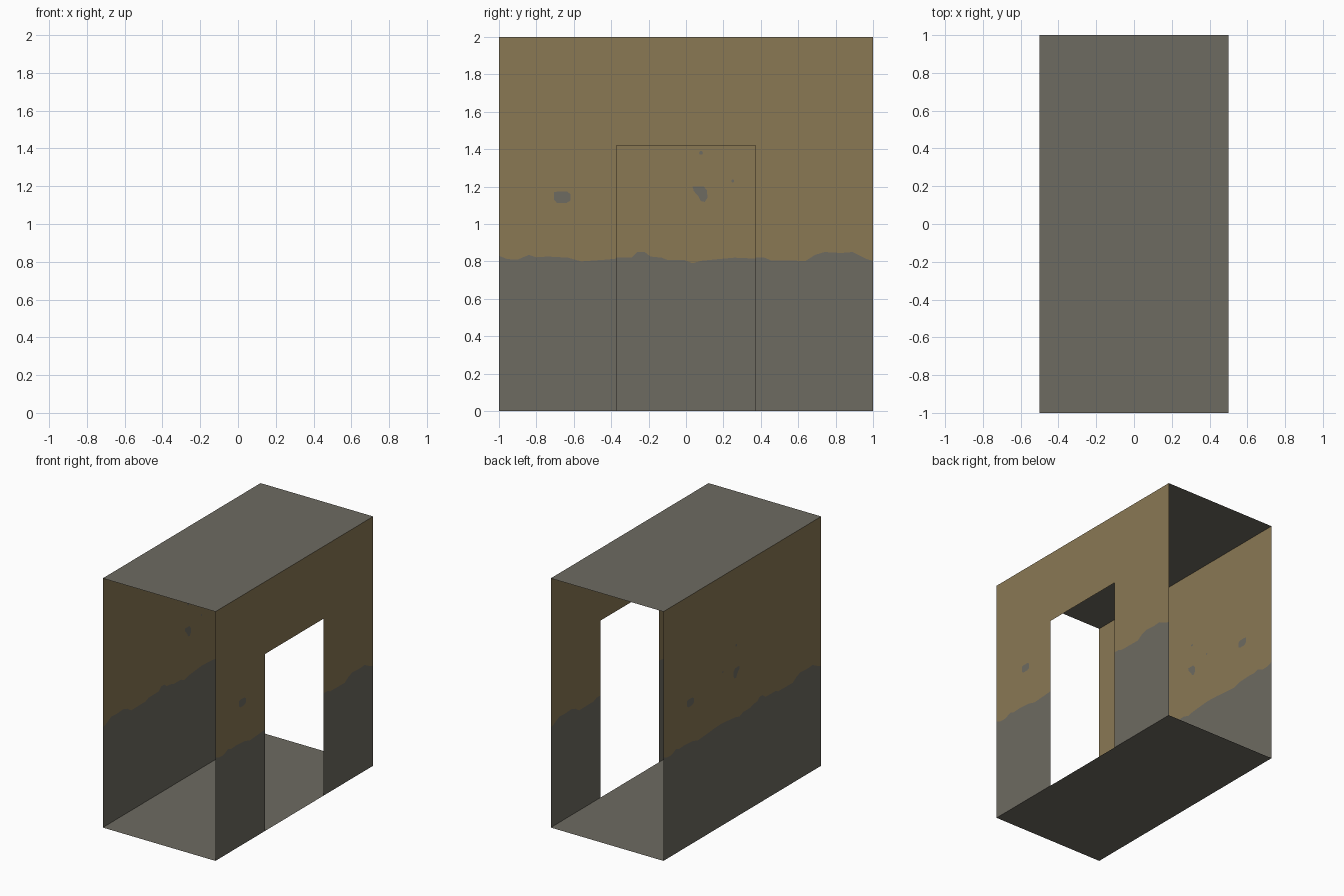
import bpy, bmesh, math

if "Cube" in bpy.data.objects:
    bpy.data.objects.remove(bpy.data.objects["Cube"])


def material(name, rgb):
    m = bpy.data.materials.new(name)
    m.diffuse_color = (*rgb, 1)
    m.use_nodes = True
    m.node_tree.nodes["Principled BSDF"].inputs["Base Color"].default_value = m.diffuse_color
    return m


concrete = material("grey concrete", (0.155, 0.146, 0.120))
plaster = material("tan plaster", (0.255, 0.188, 0.088))

DOOR, DOOR_TOP, HEIGHT = 0.372, 1.42, 2.0

# ragged upper edge of the grey band: (distance along wall, height)
EDGE = [(-1, .83), (-.955, .812), (-.90, .81), (-.84, .835), (-.80, .822),
        (-.74, .826), (-.63, .82), (-.56, .80), (-.42, .81), (-DOOR, .815),
        (-.26, .82), (-.15, .81), (-.08, .803), (-.035, .79), (.01, .808),
        (.10, .808), (.13, .82), (.19, .826), (.22, .85), (.26, .85),
        (.29, .822), (DOOR, .82), (.42, .82), (.455, .805), (.64, .803),
        (.69, .835), (.74, .85), (.83, .845), (.89, .85), (.93, .83),
        (.965, .813), (1, .803)]

# chipped plaster patches, as outlines on the wall
LARGE_CHIP = [(-.705, 1.17), (-.705, 1.13), (-.69, 1.112), (-.64, 1.112),
              (-.618, 1.125), (-.618, 1.16), (-.635, 1.173), (-.68, 1.175)]
TALL_CHIP = [(-.035, 1.2), (-.095, 1.2), (-.112, 1.18), (-.115, 1.14),
             (-.10, 1.118), (-.08, 1.122), (-.065, 1.15), (-.042, 1.175)]


def dot(p, z, r):
    return [(p + r * math.cos(i * math.pi / 3), z + r * math.sin(i * math.pi / 3))
            for i in range(6)]


def build(name, polygons):
    """Make an object from (points, material index) pairs."""
    bm = bmesh.new()
    for pts, mat in polygons:
        bm.faces.new([bm.verts.new(p) for p in pts]).material_index = mat
    bmesh.ops.remove_doubles(bm, verts=bm.verts, dist=1e-5)
    mesh = bpy.data.meshes.new(name)
    bm.to_mesh(mesh)
    bm.free()
    mesh.materials.append(concrete)
    mesh.materials.append(plaster)
    ob = bpy.data.objects.new(name, mesh)
    bpy.context.collection.objects.link(ob)


def wall(name, side, has_door):
    """One thin wall; the left one is the right one turned half a turn."""
    def at(p, z, off=0):
        return (side * (0.5 + off), side * p, z)
    polys = []
    for (a, za), (b, zb) in zip(EDGE, EDGE[1:]):
        if has_door and abs(a + b) / 2 < DOOR:
            continue
        polys.append(([at(b, 0), at(a, 0), at(a, za), at(b, zb)], 0))
        polys.append(([at(b, zb), at(a, za), at(a, HEIGHT), at(b, HEIGHT)], 1))
    if has_door:  # lintel
        polys.append(([at(DOOR, DOOR_TOP), at(-DOOR, DOOR_TOP),
                       at(-DOOR, HEIGHT), at(DOOR, HEIGHT)], 1))
    build(name, polys)
    # chips shown on both faces of the wall
    chips = [LARGE_CHIP]
    if not has_door:
        chips += [TALL_CHIP, dot(-.08, 1.38, .011), dot(-.25, 1.23, .008)]
    plates = []
    for c in chips:
        plates.append(([at(p, z, .002) for p, z in c], 0))
        plates.append(([at(p, z, -.002) for p, z in reversed(c)], 0))
    build(name + "_chips", plates)


wall("door_wall", 1, True)
wall("solid_wall", -1, False)

# floor and ceiling sheets
corners = [(-.5, -1), (.5, -1), (.5, 1), (-.5, 1)]
build("floor", [([(x, y, 0) for x, y in corners], 0)])
build("ceiling", [([(x, y, HEIGHT) for x, y in reversed(corners)], 0)])
